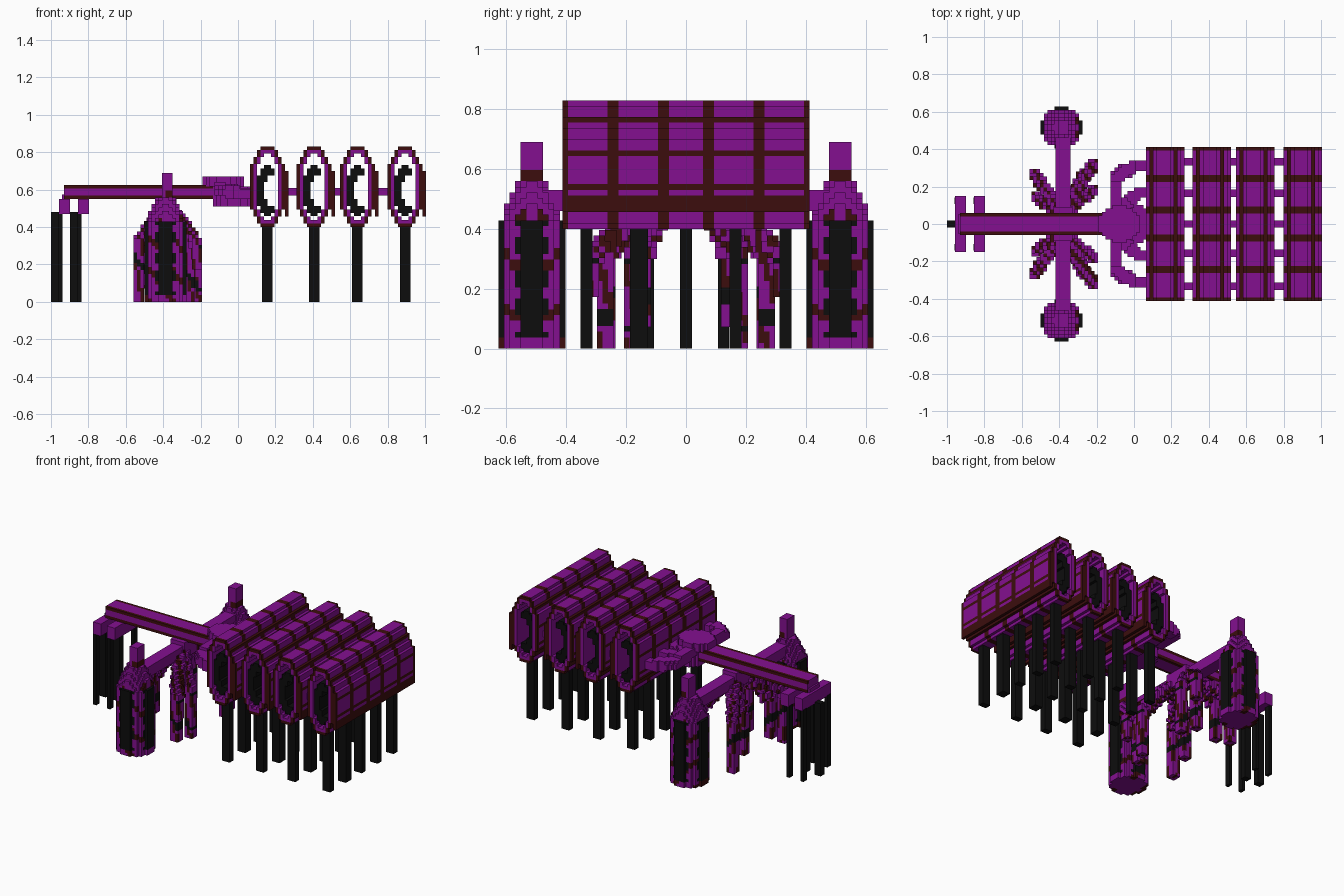
import bpy, math
from mathutils import Vector

if "Cube" in bpy.data.objects:
    bpy.data.objects.remove(bpy.data.objects["Cube"])

S = 0.0187  # block size


def material(name, col):
    m = bpy.data.materials.new(name)
    m.diffuse_color = (*col, 1)
    m.use_nodes = True
    m.node_tree.nodes["Principled BSDF"].inputs["Base Color"].default_value = m.diffuse_color
    return m


MATS = [material("purple", (0.23, 0.005, 0.28)),
        material("dark_brown", (0.045, 0.004, 0.004)),
        material("black", (0.004, 0.004, 0.004))]
PURPLE, BROWN, BLACK = 0, 1, 2

FACES = {(1, 0, 0): ((1, 0, 0), (1, 1, 0), (1, 1, 1), (1, 0, 1)),
         (-1, 0, 0): ((0, 0, 0), (0, 0, 1), (0, 1, 1), (0, 1, 0)),
         (0, 1, 0): ((0, 1, 0), (0, 1, 1), (1, 1, 1), (1, 1, 0)),
         (0, -1, 0): ((0, 0, 0), (1, 0, 0), (1, 0, 1), (0, 0, 1)),
         (0, 0, 1): ((0, 0, 1), (1, 0, 1), (1, 1, 1), (0, 1, 1)),
         (0, 0, -1): ((0, 0, 0), (0, 1, 0), (1, 1, 0), (1, 0, 0))}


def add(name, verts, faces, mats):
    me = bpy.data.meshes.new(name)
    me.from_pydata(verts, [], faces)
    for m in MATS:
        me.materials.append(m)
    me.polygons.foreach_set("material_index", mats)
    ob = bpy.data.objects.new(name, me)
    bpy.context.collection.objects.link(ob)
    return ob


def box(name, lo, hi, mat):
    v = [(x, y, z) for x in (lo[0], hi[0]) for y in (lo[1], hi[1]) for z in (lo[2], hi[2])]
    f = [[c[0] * 4 + c[1] * 2 + c[2] for c in q] for q in FACES.values()]
    return add(name, v, f, [mat] * 6)


def blocks(name, lo, hi, rule):
    """Fill a region with blocks; rule(x, y, z) gives a colour or None."""
    n = [max(1, round((hi[i] - lo[i]) / S)) for i in range(3)]
    step = [(hi[i] - lo[i]) / n[i] for i in range(3)]
    cells = {}
    for i in range(n[0]):
        for j in range(n[1]):
            for k in range(n[2]):
                p = [lo[a] + (c + .5) * step[a] for a, c in enumerate((i, j, k))]
                m = rule(*p)
                if m is not None:
                    cells[i, j, k] = m
    index, verts, faces, mats = {}, [], [], []
    for c, m in cells.items():
        for d, quad in FACES.items():
            if (c[0] + d[0], c[1] + d[1], c[2] + d[2]) in cells:
                continue
            f = []
            for q in quad:
                key = (c[0] + q[0], c[1] + q[1], c[2] + q[2])
                if key not in index:
                    index[key] = len(verts)
                    verts.append([lo[a] + key[a] * step[a] for a in range(3)])
                f.append(index[key])
            faces.append(f)
            mats.append(m)
    return add(name, verts, faces, mats)


def near_path(p, path, r):
    p = Vector(p)
    for a, b in zip(path, path[1:]):
        a, b = Vector(a), Vector(b)
        t = max(0, min(1, (p - a).dot(b - a) / (b - a).length_squared))
        d = p - a - (b - a) * t
        if max(abs(d.x), abs(d.y), abs(d.z)) < r:
            return True
    return False


def pipe(name, path, r, colour=lambda x, y, z: PURPLE):
    lo = [min(p[i] for p in path) - r for i in range(3)]
    hi = [max(p[i] for p in path) + r for i in range(3)]
    lo[2] = max(0, lo[2])
    return blocks(name, lo, hi, lambda x, y, z: colour(x, y, z) if near_path((x, y, z), path, r) else None)


def oval(x, z, a, b):
    return (x / a) ** 2 + (z / b) ** 2 < 1


# hollow container pods with panelled skins
PODS = (0.157, 0.407, 0.638, 0.893)
ZC = 0.615


def pod_skin(x, y, z):
    h = z - ZC
    bump = x > 0.0935
    if bump:
        return (BROWN if abs(h + .03) < .12 else None) if abs(y) > .395 or abs(h + .02) > .1 else panel(y, z) if abs(h + .02) < .12 else None
    if not oval(x, h, .1, .222):
        return None
    if oval(x, h, .062, .175):
        return None
    if oval(x, h, .082, .202):
        return PURPLE
    return BROWN if abs(y) > .395 and abs(h) < .19 else panel(y, z)


def panel(y, z):
    seam = abs((y / .1667) % 1 - .5) < .11
    row = int((z - .40) / S)
    return BROWN if seam or row in (3, 4, 5, 7, 13, 19) else PURPLE


def pod_core(x, y, z):
    h = z - .595
    return BLACK if oval(x, h, .055, .145) and not oval(x - .04, h, .055, .09) else None


skin = blocks("pod_shell", (-.0935, -.413, .40), (.1122, .413, .83), pod_skin)
core = blocks("pod_inner_liner", (-.0561, -.395, .44), (.0561, .395, .75), pod_core)
for n, cx in enumerate(PODS):
    for src in (skin, core):
        ob = src if n == 0 else src.copy()
        if n:
            bpy.context.collection.objects.link(ob)
        ob.location.x = cx
    for y in (-.332, -.157, 0, .165, .332):
        # pod support legs and links between pods
        w = .03 if abs(y + .157) < .01 else .02
        box("pod_leg", (cx - .028, y - w, 0), (cx + .028, y + w, .415), BLACK)
        if n < 3:
            box("pod_link", (cx + .09, y - .02, .57), (PODS[n + 1] - .085, y + .02, .61), PURPLE)

# long boom with dark rails along its edges
X0, X1 = -.93, -.1
box("boom_core", (X0, -.041, .55), (X1, .041, .625), PURPLE)
for s in (-1, 1):
    y0, y1 = sorted((s * .041, s * .06))
    box("boom_side", (X0, y0, .569), (X1, y1, .606), PURPLE)
    for z in (.55, .606):
        box("boom_rail", (X0, y0, z), (X1, y1, z + .019), BROWN)

# tail brackets with thin legs
for x in (-.957, -.855):
    box("tail_bracket", (x, -.15, .47), (x + .058, .15, .55), PURPLE)
    box("tail_bracket_cap", (x + .015, -.05, .54), (x + .058, .05, .575), PURPLE)
    box("tail_leg", (x - .043, -.02, 0), (x + .002, .02, .48), BLACK)
    for y in (-.125, .125):
        box("tail_leg", (x - .003, y - .018, 0), (x + .019, y + .018, .475), BLACK)


# hub where the boom branches out to the first pod
def hub(x, y, z):
    if oval(x + .08, y, .115, .10) and .61 < z < .67:
        return PURPLE
    return PURPLE if oval(x + .02, y, .12, .115) and .51 < z <= .62 else None


blocks("hub", (-.19, -.12, .51), (.07, .12, .67), hub)
for s in (-1, 1):
    pipe("hub_outer_branch", [(-.09, s * .05, .61), (-.095, s * .24, .60), (-.03, s * .3, .585), (.06, s * .31, .58)], .03)
    pipe("hub_inner_branch", [(-.06, s * .08, .60), (.0, s * .155, .58), (.06, s * .165, .58)], .03)

# cross arm carrying the two side towers
CX = -.38
box("cross_arm", (CX - .04, -.5, .46), (CX + .04, .5, .53), PURPLE)
box("cross_arm_mount", (CX - .05, -.09, .45), (CX + .05, .09, .555), PURPLE)


def tower(x, y, z):
    r = math.hypot(x - TX, y - TY)
    top = max(0, z - .42)
    if z > .56:
        return (BROWN if z < .6 and x > TX else PURPLE) if abs(x - CX) < .032 and abs(y - TY) < .032 else None
    if r > .108 - top * .42:
        return None
    u, v = abs(x - TX), abs(y - TY)
    if .04 < z < .42 and r > .075 and min(u, v) < .048 + .012 * math.sin(z * 60):
        return BLACK
    if r > .085 and math.sin(z * 37 + x * 50) > .75:
        return BROWN
    return PURPLE


TX = -.388
for s in (-1, 1):
    TY = s * .515
    blocks("side_tower", (TX - .112, TY - .112, 0), (TX + .112, TY + .112, .69), tower)


# bent landing legs under the cross arm
def leg_colour(x, y, z):
    if .05 < z < .3 and math.sin(z * 26 + x * 31) > .8:
        return BLACK
    return BROWN if math.sin(x * 120 + y * 90 + z * 23) > .35 else PURPLE


for s in (-1, 1):
    for fx, fy, foot in ((-.53, .265, 0), (-.52, .145, .1), (-.22, .32, .2), (-.22, .18, 0), (-.26, .27, 0)):
        knee = (CX + (fx - CX) * .6, s * (.05 + (fy - .05) * .6), .40)
        pipe("landing_leg", [(CX, s * .05, .5), knee, (fx, s * fy, .31), (fx, s * fy, foot)], .028, leg_colour)
